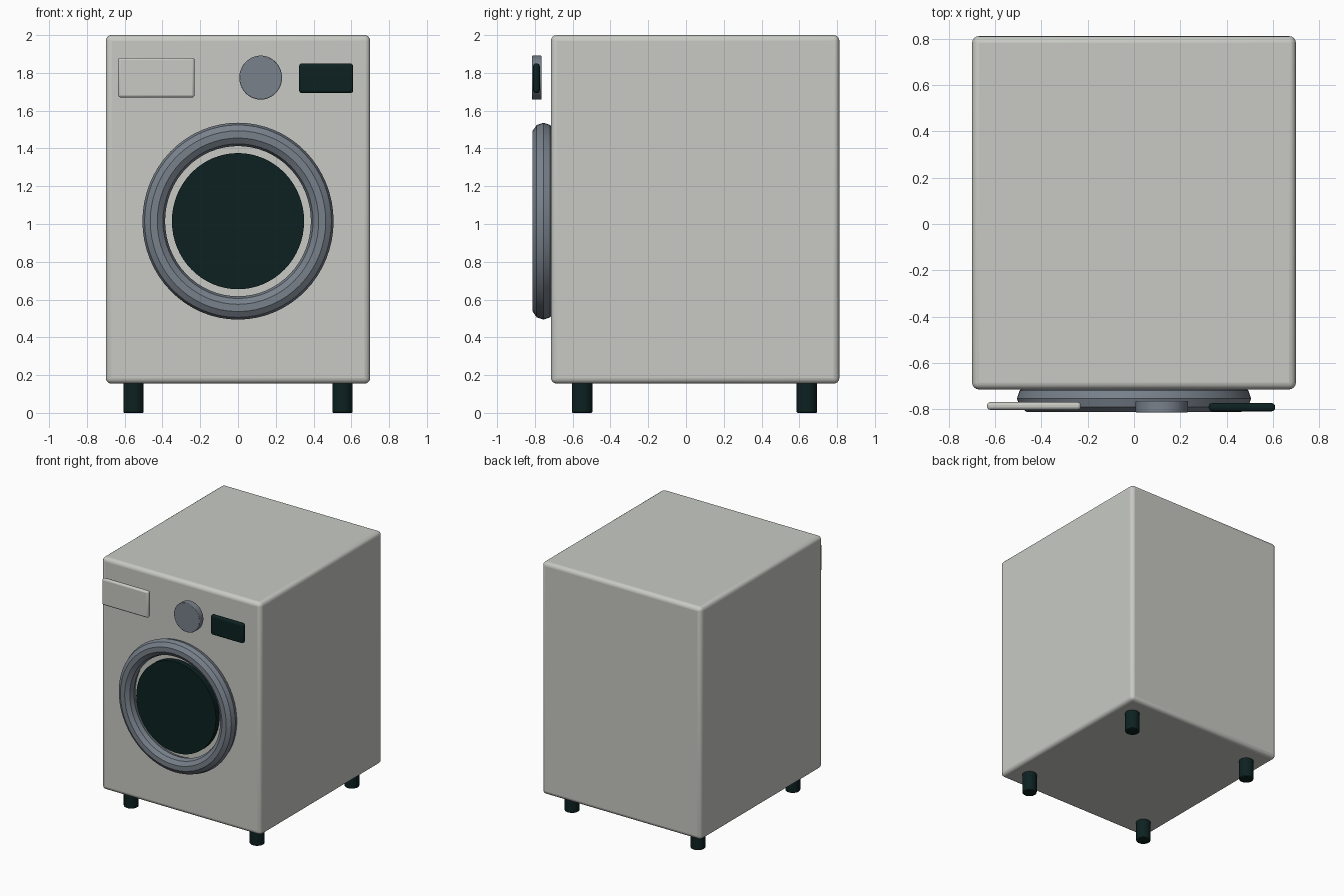
import bpy
import math

cube = bpy.data.objects.get("Cube")
if cube:
    bpy.data.objects.remove(cube, do_unlink=True)


def material(name, rgb):
    mat = bpy.data.materials.new(name)
    mat.use_nodes = True
    colour = (*rgb, 1)
    mat.diffuse_color = colour
    mat.node_tree.nodes["Principled BSDF"].inputs["Base Color"].default_value = colour
    return mat


WHITE = material("warm white enamel", (0.58, 0.59, 0.55))
STEEL = material("blue grey metal", (0.19, 0.22, 0.26))
DARK = material("dark teal black", (0.004, 0.015, 0.015))
FACING = (math.radians(90), 0, 0)


def finish(name, mat, bevel=0, segments=3):
    """Name, colour, bevel and shade the object just added."""
    obj = bpy.context.object
    obj.name = obj.data.name = name
    obj.data.materials.append(mat)
    bpy.ops.object.transform_apply(location=False, rotation=True, scale=True)
    if bevel:
        mod = obj.modifiers.new("soft edges", "BEVEL")
        mod.width = bevel
        mod.segments = segments
        mod.limit_method = "ANGLE"
        mod.angle_limit = math.radians(40)
    bpy.ops.object.shade_smooth_by_angle(angle=math.radians(32))
    return obj


def box(name, mat, low, high, bevel, segments=3):
    centre = [(a + b) / 2 for a, b in zip(low, high)]
    bpy.ops.mesh.primitive_cube_add(size=1, location=centre)
    bpy.context.object.scale = [b - a for a, b in zip(low, high)]
    return finish(name, mat, bevel, segments)


def cylinder(name, mat, radius, depth, centre, rotation=(0, 0, 0), stretch=1, bevel=0, sides=64):
    # stretch acts on the local y axis, which points up once the disc faces forward
    bpy.ops.mesh.primitive_cylinder_add(vertices=sides, radius=radius, depth=depth,
                                        location=centre, rotation=rotation)
    bpy.context.object.scale = (1, stretch, 1)
    return finish(name, mat, bevel, 2)


# Cabinet
box("cabinet", WHITE, (-0.7, -0.715, 0.155), (0.7, 0.812, 2.0), 0.03, 4)

# Four feet
for side, x in (("left", 0.553), ("right", -0.553)):
    for end, y in (("front", -0.55), ("back", 0.64)):
        cylinder(f"{end}_{side}_foot", DARK, 0.054, 0.165, (x, y, 0.0825),
                 bevel=0.006, sides=32)

# Door ring and glass
DOOR = (0, -0.755, 1.015)
STRETCH = 1.03
bpy.ops.mesh.primitive_torus_add(location=DOOR, rotation=FACING, major_segments=64,
                                 minor_segments=10, major_radius=0.446, minor_radius=0.06)
bpy.context.object.scale = (1, STRETCH, 1)
finish("door_ring", STEEL)
cylinder("door_glass", DARK, 0.35, 0.045, DOOR, FACING, STRETCH)

# Control panel: detergent drawer, dial and display
box("detergent_drawer", WHITE, (-0.635, -0.803, 1.67), (-0.23, -0.77, 1.88), 0.013)
cylinder("program_dial", STEEL, 0.113, 0.05, (0.12, -0.79, 1.775), FACING, STRETCH, bevel=0.004)
box("display", DARK, (0.323, -0.81, 1.693), (0.61, -0.774, 1.85), 0.015)
